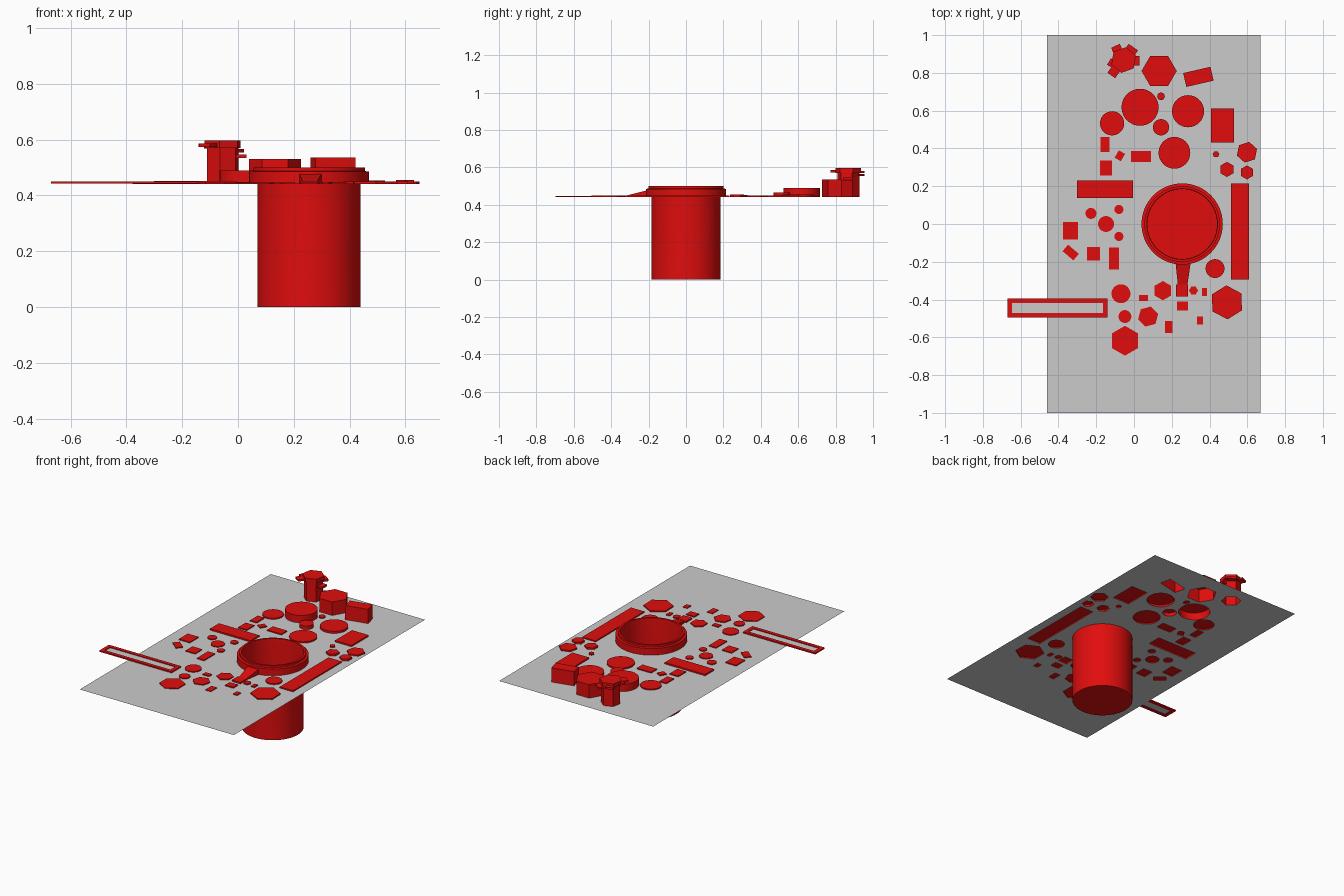
import bpy, bmesh
from math import cos, sin, pi, radians

if "Cube" in bpy.data.objects:
    bpy.data.objects.remove(bpy.data.objects["Cube"])

Z = 0.441  # board level
red = bpy.data.materials.new("red")
red.diffuse_color = (0.75, 0.004, 0.004, 1)
red.use_nodes = True
red.node_tree.nodes["Principled BSDF"].inputs["Base Color"].default_value = red.diffuse_color
holes = []


def add_object(name, bm, mat=red, smooth=False):
    bmesh.ops.recalc_face_normals(bm, faces=bm.faces)
    me = bpy.data.meshes.new(name)
    bm.to_mesh(me)
    bm.free()
    ob = bpy.data.objects.new(name, me)
    bpy.context.collection.objects.link(ob)
    if mat:
        me.materials.append(mat)
    if smooth:
        bpy.ops.object.select_all(action='DESELECT')
        bpy.context.view_layer.objects.active = ob
        ob.select_set(True)
        bpy.ops.object.shade_smooth_by_angle(angle=radians(30))
    return ob


def ngon(x, y, r, n, ang=0):
    return [(x + r * cos(radians(ang) + 2 * pi * i / n),
             y + r * sin(radians(ang) + 2 * pi * i / n)) for i in range(n)]


def rect(x, y, w, h, ang=0):
    c, s = cos(radians(ang)), sin(radians(ang))
    return [(x + c * u - s * v, y + s * u + c * v)
            for u, v in ((-w / 2, -h / 2), (w / 2, -h / 2), (w / 2, h / 2), (-w / 2, h / 2))]


def prism(name, pts, top, bottom=Z, hole=True, closed=False, smooth=False):
    """Extruded outline; open underneath when it opens through the board."""
    bm = bmesh.new()
    lo = [bm.verts.new((x, y, bottom)) for x, y in pts]
    hi = [bm.verts.new((x, y, top)) for x, y in pts]
    bm.faces.new(hi)
    for i in range(len(pts)):
        j = (i + 1) % len(pts)
        bm.faces.new((lo[i], lo[j], hi[j], hi[i]))
    if closed:
        bm.faces.new(lo[::-1])
    if hole:
        holes.append(pts)
    return add_object(name, bm, smooth=smooth)


# Round raised caps: x, y, radius, top
for x, y, r, top in [
        (.032, .618, .098, .49), (.286, .597, .085, .455), (-.116, .533, .064, .449),
        (.143, .512, .043, .465), (.143, .676, .02, .449), (.214, .377, .084, .45),
        (.429, -.236, .05, .449), (-.228, .056, .029, .447), (-.08, .077, .024, .447),
        (-.148, 0, .042, .447), (-.08, -.066, .024, .447), (-.069, -.369, .05, .447),
        (-.048, -.49, .034, .447)]:
    prism("round_cap", ngon(x, y, r, 32), top, smooth=True)

# Hexagonal caps: x, y, radius, turn, top
for x, y, r, a, top in [
        (.133, .81, .093, 0, .53), (.492, -.415, .09, 92, .449), (-.048, -.618, .079, 90, .446),
        (.075, -.49, .055, 15, .447), (.153, -.353, .051, 90, .447), (.598, .38, .056, 18, .45),
        (.492, .289, .04, 90, .453), (.598, .273, .037, 90, .455), (.434, .369, .018, 0, .449),
        (.315, -.352, .024, 0, .448)]:
    prism("hex_cap", ngon(x, y, r, 6, a), top)

# Rectangular caps: x, y, width, depth, turn, top
for x, y, w, h, a, top in [
        (.468, .522, .122, .18, 0, .45), (.341, .779, .148, .075, 13, .535),
        (-.153, .42, .048, .08, 0, .448), (-.148, .297, .063, .08, 0, .448),
        (-.075, .361, .045, .038, 60, .448), (.037, .357, .105, .06, 0, .448),
        (-.154, .185, .296, .093, 0, .451), (.561, -.04, .097, .51, 0, .449),
        (-.336, -.035, .08, .093, 0, .447), (-.335, -.151, .075, .045, -40, .447),
        (-.214, -.157, .07, .073, 0, .447), (-.106, -.183, .053, .115, 0, .447),
        (.05, -.392, .047, .032, 0, .447), (.185, -.545, .04, .063, 0, .446),
        (.255, -.352, .063, .063, 0, .451), (.257, -.435, .06, .048, 0, .448),
        (.373, -.36, .026, .04, 0, .447), (.35, -.51, .032, .042, 0, .446)]:
    prism("box_cap", rect(x, y, w, h, a), top)

# Hexagonal tower with a wider head and small side chips
prism("tower_shaft", ngon(-.055, .868, .06, 6, 80), .575)
prism("tower_head", ngon(-.055, .868, .069, 6, 80), .596, .57, False, True)
for x, y, w, h, a, z in [(-.1, .815, .07, .05, 55, .58), (-.015, .92, .06, .04, 145, .56),
                         (.005, .865, .05, .05, 0, .54), (-.09, .925, .05, .04, 25, .575),
                         (-.115, .85, .04, .04, 60, .58)]:
    prism("tower_chip", rect(x, y, w, h, a), z + .006, z - .006, False, True)

# Deep cup with a stepped rim, revolved from a profile
profile = [(.215, Z), (.215, .485), (.2, .487), (.2, .5), (.187, .5), (.185, .47), (.185, 0)]
bm = bmesh.new()
n = 64
rings = [[bm.verts.new((x, y, z)) for x, y in ngon(.255, 0, r, n)] for r, z in profile]
for a, b in zip(rings, rings[1:]):
    for i in range(n):
        j = (i + 1) % n
        bm.faces.new((a[i], a[j], b[j], b[i]))
bm.faces.new(rings[-1])
add_object("cup", bm, smooth=True)
holes.append(ngon(.255, 0, .185, n))

# Sloping spout from the rim down to the small box
bm = bmesh.new()
top = [bm.verts.new(p) for p in ((.22, -.205, .478), (.3, -.205, .478), (.283, -.321, .449), (.232, -.321, .449))]
low = [bm.verts.new((v.co.x, v.co.y, Z)) for v in top]
bm.faces.new(top)
for i in range(4):
    j = (i + 1) % 4
    bm.faces.new((low[i], low[j], top[j], top[i]))
add_object("spout", bm)

# Long slotted frame overhanging the board, with a grey insert
bm = bmesh.new()
outer, inner = rect(-.405, -.445, .53, .1), rect(-.405, -.445, .48, .054)
loops = [[bm.verts.new((x, y, z)) for x, y in pts]
         for pts, z in ((outer, .442), (outer, .45), (inner, .45), (inner, .442))]
for a, b in zip(loops, loops[1:] + loops[:1]):
    for i in range(4):
        j = (i + 1) % 4
        bm.faces.new((a[i], a[j], b[j], b[i]))
add_object("slot_frame", bm)
bm = bmesh.new()
bm.faces.new([bm.verts.new((x, y, .445)) for x, y in inner])
add_object("slot_insert", bm, None)

# Thin grey board, pierced under every cap
curve = bpy.data.curves.new("board", 'CURVE')
curve.dimensions = '2D'
curve.fill_mode = 'BOTH'
for pts in [rect(.105, 0, 1.13, 2)] + holes:
    sp = curve.splines.new('POLY')
    sp.points.add(len(pts) - 1)
    for p, (x, y) in zip(sp.points, pts):
        p.co = (x, y, 0, 1)
    sp.use_cyclic_u = True
board = bpy.data.objects.new("board", curve)
board.location.z = Z
bpy.context.collection.objects.link(board)
bpy.ops.object.select_all(action='DESELECT')
board.select_set(True)
bpy.context.view_layer.objects.active = board
bpy.ops.object.convert(target='MESH')
